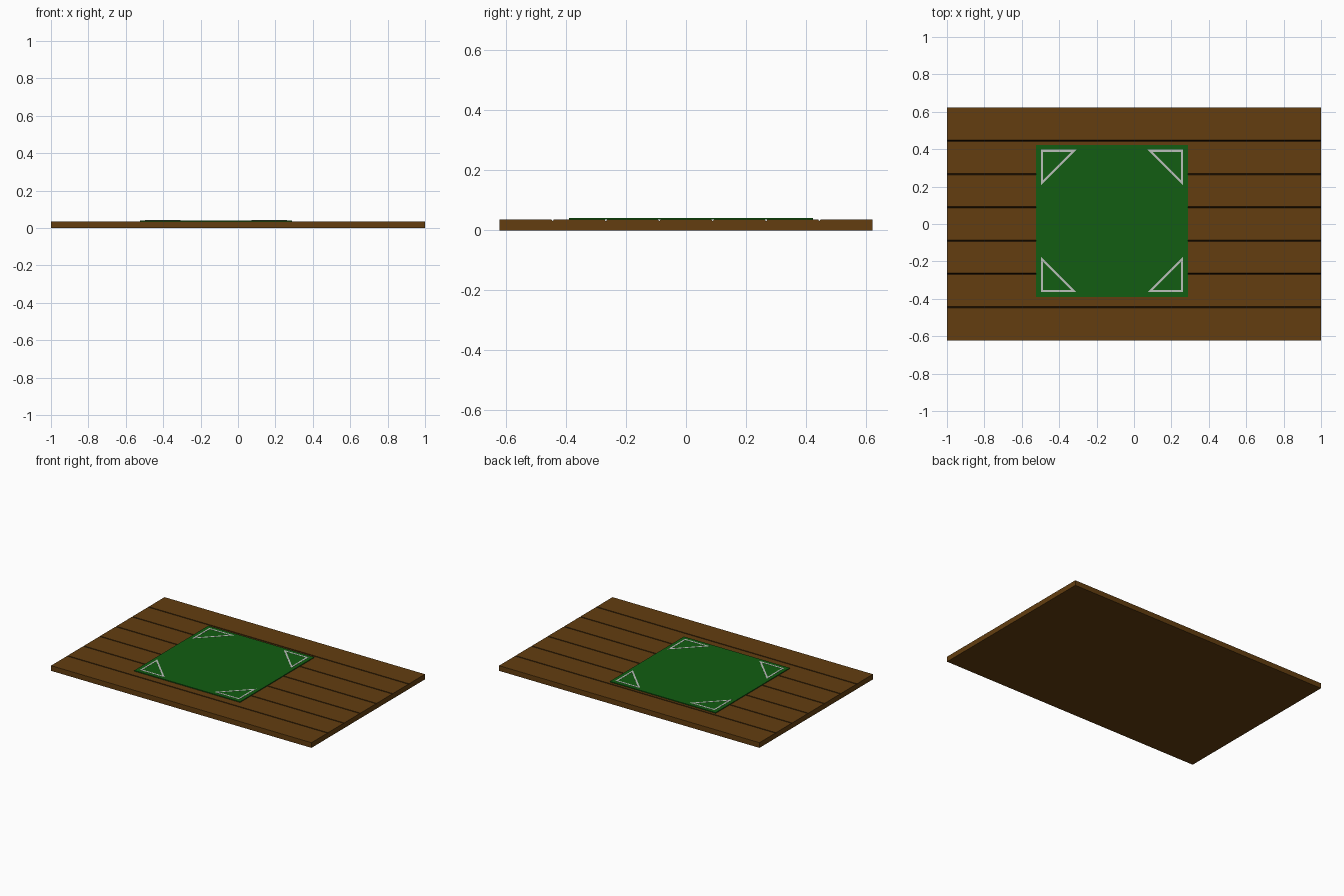
import bpy, bmesh
from mathutils import Vector

if "Cube" in bpy.data.objects:
    bpy.data.objects.remove(bpy.data.objects["Cube"])


def material(name, rgb):
    m = bpy.data.materials.new(name)
    m.diffuse_color = (*rgb, 1)
    m.use_nodes = True
    m.node_tree.nodes["Principled BSDF"].inputs["Base Color"].default_value = m.diffuse_color
    return m


WOOD = material("wood", (0.125, 0.048, 0.005))
SEAM = material("dark_seam", (0.03, 0.012, 0.002))
FELT = material("green_felt", (0.006, 0.11, 0.006))
PAINT = material("pale_line", (0.5, 0.53, 0.5))


def new_object(name, bm, *mats):
    bmesh.ops.recalc_face_normals(bm, faces=bm.faces)
    me = bpy.data.meshes.new(name)
    bm.to_mesh(me)
    bm.free()
    for m in mats:
        me.materials.append(m)
    ob = bpy.data.objects.new(name, me)
    bpy.context.collection.objects.link(ob)
    return ob


# Plank board: one grooved end profile swept along x
HALF_L, HALF_W, TOP = 1.0, 0.6225, 0.036
PITCH = 2 * HALF_W / 7
GROOVE_W, GROOVE_D = 0.008, 0.005
profile = [(-HALF_W, 0), (-HALF_W, TOP)]
for i in range(1, 7):
    y = -HALF_W + i * PITCH
    profile += [(y - GROOVE_W / 2, TOP), (y, TOP - GROOVE_D), (y + GROOVE_W / 2, TOP)]
profile += [(HALF_W, TOP), (HALF_W, 0)]

bm = bmesh.new()
end = bm.faces.new([bm.verts.new((-HALF_L, y, z)) for y, z in profile])
ext = bmesh.ops.extrude_face_region(bm, geom=[end], use_keep_orig=True)
bmesh.ops.translate(bm, vec=(2 * HALF_L, 0, 0),
                    verts=[v for v in ext["geom"] if isinstance(v, bmesh.types.BMVert)])
bm.normal_update()
for f in bm.faces:
    if abs(f.normal.y) > 0.1 and abs(f.normal.z) > 0.1:
        f.material_index = 1
new_object("plank_board", bm, WOOD, SEAM)

# Square play mat, set off centre
CX, CY, HALF = -0.1175, 0.0165, 0.4065
MAT_TOP = 0.0415
bm = bmesh.new()
bmesh.ops.create_cube(bm, size=1)
for v in bm.verts:
    v.co = (CX + v.co.x * 2 * HALF, CY + v.co.y * 2 * HALF,
            TOP + (v.co.z + 0.5) * (MAT_TOP - TOP))
new_object("play_mat", bm, FELT)

# Triangular outline in each mat corner
CORNER, LEG, LINE, THICK = HALF - 0.026, 0.19, 0.011, 0.0008


def corner_mark(name, sx, sy):
    def triangle(inset):
        a = CORNER - inset
        leg = LEG - inset * (2 + 2 ** 0.5)
        pts = [(a, a), (a - leg, a), (a, a - leg)]
        return [Vector((CX + sx * x, CY + sy * y, 0)) for x, y in pts]

    bm = bmesh.new()
    rings = [[bm.verts.new(p + Vector((0, 0, z))) for p in triangle(inset)]
             for inset, z in ((0, MAT_TOP), (0, MAT_TOP + THICK),
                              (LINE, MAT_TOP + THICK), (LINE, MAT_TOP))]
    for r in range(4):
        a, b = rings[r], rings[(r + 1) % 4]
        for i in range(3):
            j = (i + 1) % 3
            bm.faces.new((a[i], a[j], b[j], b[i]))
    new_object(name, bm, PAINT)


for sx, side in ((-1, "left"), (1, "right")):
    for sy, depth in ((-1, "front"), (1, "back")):
        corner_mark(f"corner_mark_{depth}_{side}", sx, sy)
